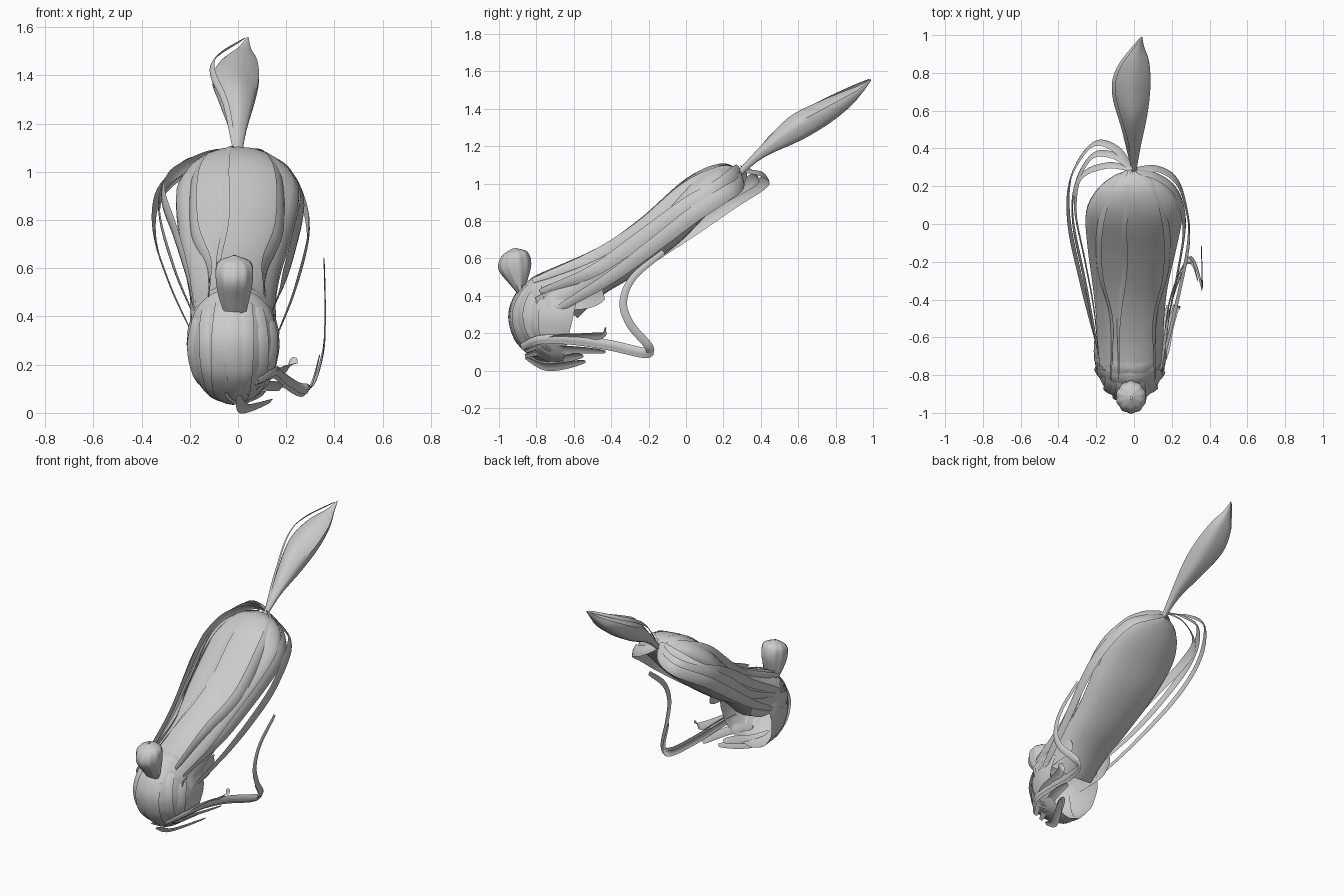
import bpy, bmesh, math
from mathutils import Vector as V


def finish(name, bm):
    bmesh.ops.recalc_face_normals(bm, faces=bm.faces)
    me = bpy.data.meshes.new(name)
    bm.to_mesh(me)
    bm.free()
    ob = bpy.data.objects.new(name, me)
    bpy.context.collection.objects.link(ob)
    bpy.context.view_layer.objects.active = ob
    bpy.ops.object.select_all(action='DESELECT')
    ob.select_set(True)
    bpy.ops.object.shade_smooth_by_angle(angle=math.radians(40))
    return ob


def spline(pts, n):
    # Catmull-Rom resampling
    p = [V(q) for q in pts]
    p = [2 * p[0] - p[1]] + p + [2 * p[-1] - p[-2]]
    out = []
    for i in range(1, len(p) - 2):
        a, b, c, d = p[i - 1:i + 3]
        for k in range(n):
            t = k / n
            out.append(0.5 * (2 * b + (c - a) * t + (2 * a - 5 * b + 4 * c - d) * t * t
                              + (3 * b - a - 3 * c + d) * t ** 3))
    return out + [p[-2]]


def loft(name, rings, closed=True):
    bm = bmesh.new()
    rows = [[bm.verts.new(v) for v in r] for r in rings]
    m = len(rows[0])
    for a, b in zip(rows, rows[1:]):
        for j in range(m if closed else m - 1):
            k = (j + 1) % m
            bm.faces.new((a[j], a[k], b[k], b[j]))
    return finish(name, bm)


def tube(name, sections, sides, n=4, ripple=0.0, lobes=8, sag=0.0):
    # section: top y, top z, bottom y, bottom z, centre x, half width
    rings = []
    ang = [2 * math.pi * j / sides for j in range(sides)]
    tops = spline([(s[0], s[1], s[4]) for s in sections], n)
    bots = spline([(s[2], s[3], s[5]) for s in sections], n)
    for t, b in zip(tops, bots):
        c = V((t.z, (t.x + b.x) / 2, (t.y + b.y) / 2))
        up = V((0, (t.x - b.x) / 2, (t.y - b.y) / 2))
        w = V((max(b.z, 0.002), 0, 0))
        rings.append([c + (up * (math.cos(a) - sag * math.sin(a) ** 2) + w * math.sin(a))
                      * (1 + ripple * math.cos(lobes * a)) for a in ang])
    return loft(name, rings)


def ribbon(name, pts, width, centre=None, side=None, n=6, taper=0.35, bow=0.3):
    # bowed strip, facing away from centre, or spread along a given side vector
    path = spline(pts, n)
    rows = []
    for i, p in enumerate(path):
        tan = (path[min(i + 1, len(path) - 1)] - path[max(i - 1, 0)]).normalized()
        if side:
            s = V(side)
            s = (s - tan * s.dot(tan)).normalized()
        else:
            s = tan.cross(p - V(centre)).normalized()
        nrm = s.cross(tan)
        u = i / (len(path) - 1)
        w = width / 2 * (taper + (1 - taper) * max(0, math.sin(math.pi * u)) ** 0.6)
        if centre and nrm.dot(p - V(centre)) < 0:
            nrm = -nrm
        rows.append([p + s * w * q + nrm * w * bow * (1 - q * q) for q in (-1, -.5, 0, .5, 1)])
    return loft(name, rows, False)


# open head cap: pole at the front, rim at the back
C, R = V((-0.02, -0.665, 0.285)), V((0.192, 0.28, 0.25))


def on_cap(th, ph, k=1.0):
    # th: angle from front pole, ph: angle around, 0 = up
    return C + V((R.x * math.sin(th) * math.sin(ph), -R.y * math.cos(th),
                  R.z * math.sin(th) * math.cos(ph))) * k


rings = []
for i in range(15):
    row = []
    for j in range(48):
        ph = 2 * math.pi * j / 48
        end = 1.78 + 0.2 * math.cos(ph)
        row.append(on_cap(0.01 + end * i / 14, ph, 1 + 0.008 * math.cos(12 * ph) * i / 14))
    rings.append(row)
loft("head_cap", rings)

# combed locks lying on the cap
for k in range(7):
    x = (k - 3) / 3
    pts = []
    for a in (1.25, 0.7, 0.1, -0.5, -1.0, -1.3):
        xx = x * 0.88 * (0.7 + 0.3 * math.cos(a)) + 0.04 * math.sin(3 * k + a)
        r = math.sqrt(1 - xx * xx)
        pts.append(C + V((R.x * xx, -R.y * r * math.cos(a), R.z * r * math.sin(a))) * 1.003)
    ribbon("cap_lock_%d" % k, pts, 0.068, centre=C, bow=0.16)

# crossing bands where the cap meets the long hair
for s in (-1, 1):
    for k in range(2):
        ribbon("crown_band", [on_cap(0.95 + 0.22 * k + 0.15 * abs(p), s * p, 1.02)
                              for p in (-0.15, 0.4, 0.9, 1.4)], 0.07, centre=C, bow=0.15)

# long trailing body of hair
tube("long_hair", [(-0.82, 0.50, -0.58, 0.28, -0.02, 0.18), (-0.62, 0.57, -0.45, 0.40, -0.02, 0.18),
                   (-0.40, 0.69, -0.27, 0.51, -0.02, 0.20), (-0.18, 0.86, -0.05, 0.67, -0.01, 0.24),
                   (0.02, 1.035, 0.09, 0.81, 0, 0.258), (0.15, 1.10, 0.19, 0.91, 0, 0.205),
                   (0.24, 1.095, 0.26, 0.99, 0, 0.115), (0.295, 1.05, 0.295, 1.04, 0, 0.003)],
     18, sag=0.1)

# tied tail leaf
tube("tail_leaf", [(0.27, 1.06, 0.29, 1.04, 0, 0.012), (0.40, 1.20, 0.42, 1.14, 0, 0.035),
                   (0.55, 1.35, 0.62, 1.23, -0.005, 0.075), (0.70, 1.43, 0.77, 1.32, -0.01, 0.097),
                   (0.84, 1.49, 0.88, 1.41, 0.005, 0.075), (0.93, 1.525, 0.94, 1.48, 0.025, 0.03),
                   (0.99, 1.56, 0.99, 1.55, 0.04, 0.004)], 20, ripple=0.05, lobes=5)
ribbon("tail_wisp", [(-0.01, 0.30, 1.07), (-0.05, 0.48, 1.28), (-0.105, 0.68, 1.41),
                     (-0.085, 0.82, 1.48), (0.03, 0.98, 1.555)], 0.03, centre=(0, 0.68, 1.3))

# top knot
tube("top_knot", [(-0.875, 0.41, -0.89, 0.40, -0.01, 0.04), (-0.85, 0.48, -0.94, 0.46, -0.015, 0.062),
                  (-0.83, 0.57, -1.0, 0.54, -0.015, 0.078), (-0.85, 0.635, -0.985, 0.61, -0.015, 0.07),
                  (-0.91, 0.655, -0.93, 0.652, -0.015, 0.004)], 40, ripple=0.035, lobes=10)

# looped side strands, left and right
AX = (0, -0.15, 0.72)
left = [[(-0.01, 0.29, 1.07), (-0.10, 0.40, 1.05), (-0.22, 0.42, 1.01), (-0.33, 0.25, 0.90),
         (-0.345, 0.02, 0.74), (-0.28, -0.30, 0.53), (-0.19, -0.66, 0.33)],
        [(-0.01, 0.29, 1.09), (-0.10, 0.36, 1.06), (-0.22, 0.36, 1.02), (-0.31, 0.20, 0.93),
         (-0.32, 0.00, 0.80), (-0.26, -0.30, 0.59), (-0.19, -0.68, 0.42)],
        [(-0.02, 0.29, 1.09), (-0.14, 0.31, 1.06), (-0.28, 0.25, 0.98), (-0.31, 0.08, 0.90),
         (-0.26, -0.18, 0.75), (-0.21, -0.45, 0.58), (-0.18, -0.75, 0.42)]]
right = [[(0.01, 0.29, 1.06), (0.13, 0.29, 1.00), (0.23, 0.22, 0.95), (0.28, 0.05, 0.84),
          (0.285, -0.12, 0.71), (0.23, -0.40, 0.50), (0.16, -0.70, 0.32)],
         [(0.01, 0.28, 1.09), (0.12, 0.25, 1.05), (0.22, 0.17, 0.98), (0.265, 0.0, 0.88),
          (0.23, -0.25, 0.70), (0.18, -0.50, 0.53), (0.14, -0.78, 0.42)]]
for side, group in (("left", left), ("right", right)):
    for k, pts in enumerate(group):
        ribbon("%s_loop_%d" % (side, k), pts, 0.07 if side == "left" else 0.085, centre=AX, bow=0.2)

# strands combed along the top of the long hair
for x0, x1, w in ((-0.05, -0.08, 0.03), (-0.18, -0.12, 0.07), (0.17, 0.11, 0.07)):
    d = 0.2 * abs(x0) + 1.3 * x0 * x0
    ribbon("top_strand", [(x0 * 0.2, 0.28, 1.08), (x0 * 0.7, 0.18, 1.11 - d * 0.55),
                          (x0, 0.0, 1.03 - d * 0.7), (x0, -0.25, 0.81 - d * 0.6),
                          (x1, -0.5, 0.64 - d * 0.4), (x1, -0.82, 0.50 - d * 0.3)], w, centre=AX,
           bow=0.2)

# cropped locks behind each side of the head
for s in (-1, 1):
    x = -0.02 + s * 0.17
    ribbon("nape_lock", [(x, -0.80, 0.36), (x, -0.66, 0.38), (x, -0.53, 0.39),
                         (x * 0.9, -0.44, 0.41)], 0.12, side=(0, 0.3, 1), bow=0.1, taper=0.5)

# long curl on the right and shorter fringe locks beneath
curl = [(0.08, -0.88, 0.13), (0.15, -0.78, 0.17), (0.17, -0.60, 0.17), (0.20, -0.40, 0.14),
        (0.27, -0.22, 0.10), (0.315, -0.20, 0.13), (0.35, -0.30, 0.25), (0.358, -0.335, 0.37),
        (0.358, -0.28, 0.50), (0.355, -0.12, 0.635)]
FAR = (-50, -0.4, 0.2)
ribbon("long_curl", curl, 0.045, centre=FAR, taper=0.6)
ribbon("long_curl_edge", [V(p) + V((-0.012, 0.0, -0.012)) for p in curl[:7]], 0.045, centre=FAR)
fringe = [[(0.08, -0.86, 0.10), (0.16, -0.70, 0.17), (0.19, -0.55, 0.18), (0.22, -0.45, 0.19),
           (0.235, -0.43, 0.23)],
          [(0.04, -0.86, 0.08), (0.10, -0.72, 0.11), (0.15, -0.58, 0.11), (0.18, -0.43, 0.10)],
          [(0.0, -0.86, 0.07), (0.02, -0.76, 0.02), (0.07, -0.66, 0.025), (0.14, -0.54, 0.05)],
          [(-0.05, -0.84, 0.08), (0.02, -0.74, 0.05), (0.08, -0.62, 0.07), (0.11, -0.55, 0.08)]]
for k, pts in enumerate(fringe):
    ribbon("fringe_lock_%d" % k, pts, 0.055, side=(0.7, 0, 0.7), bow=0.2)
